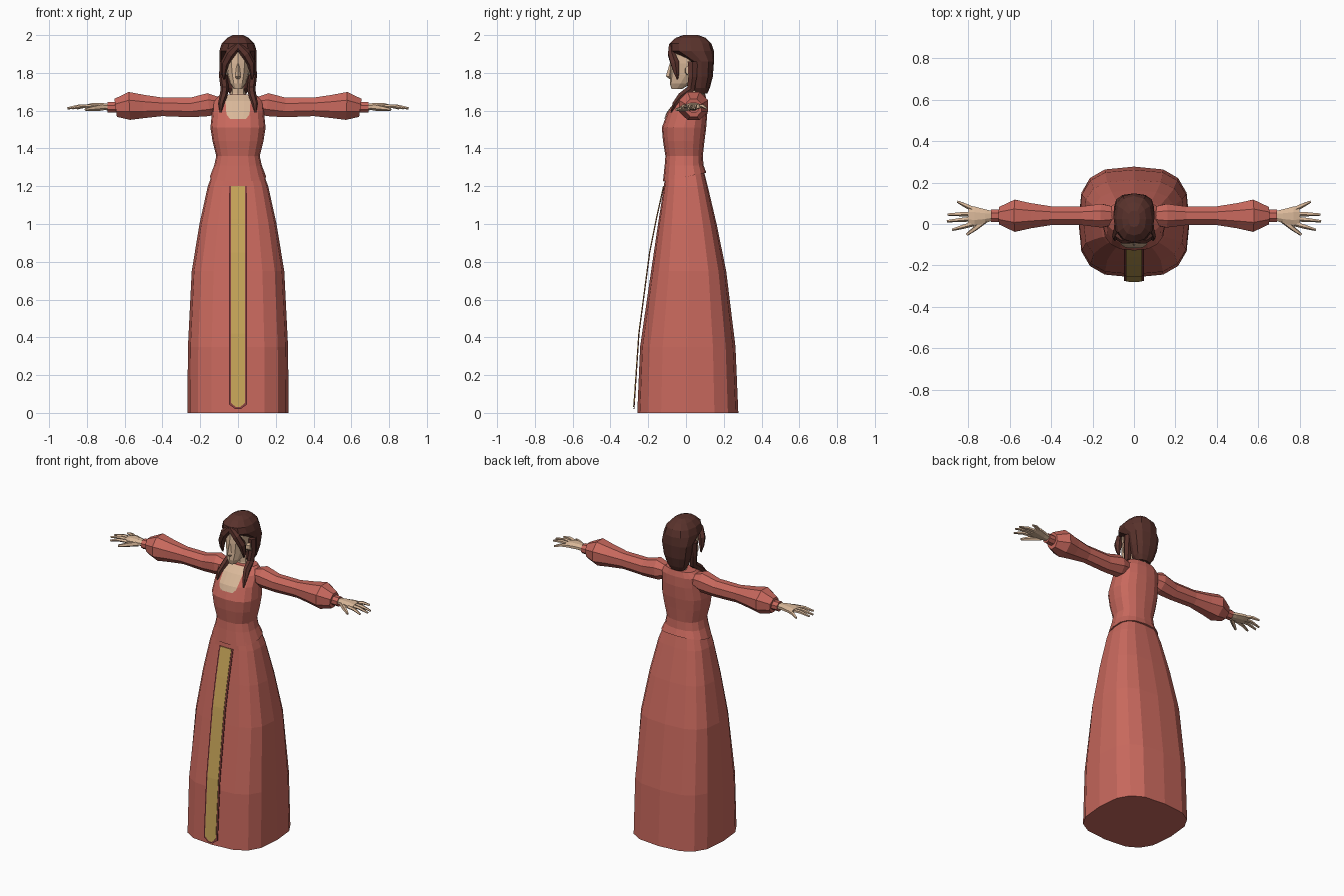
import bpy, bmesh, math
from mathutils import Vector


def material(name, rgb):
    m = bpy.data.materials.new(name)
    m.diffuse_color = (*rgb, 1)
    return m


DRESS = material("rose red cloth", (0.58, 0.14, 0.11))
TRIM = material("dark red trim", (0.24, 0.05, 0.05))
GOLD = material("gold cloth", (0.58, 0.38, 0.10))
SKIN = material("skin", (0.70, 0.48, 0.32))
HAIR = material("dark brown hair", (0.10, 0.032, 0.025))


def loft(name, rings, mat, mirror=False, closed=True):
    """Skin a list of point rings; closed rings get end caps."""
    bm = bmesh.new()
    rows = [[bm.verts.new(p) for p in ring] for ring in rings]
    n = len(rows[0])
    for a, b in zip(rows, rows[1:]):
        for i in range(n if closed else n - 1):
            j = (i + 1) % n
            bm.faces.new((a[i], a[j], b[j], b[i]))
    if closed:
        bm.faces.new(rows[0])
        bm.faces.new(rows[-1])
    bmesh.ops.recalc_face_normals(bm, faces=bm.faces)
    me = bpy.data.meshes.new(name)
    bm.to_mesh(me)
    bm.free()
    me.materials.append(mat)
    ob = bpy.data.objects.new(name, me)
    bpy.context.collection.objects.link(ob)
    if mirror:
        ob.modifiers.new("mirror", 'MIRROR').use_clip = False
    return ob


def slab(z, half_x, front, back, tilt=0.0, e=2.5, n=16):
    """Horizontal rounded-square ring."""
    cy, hy = (front + back) / 2, (back - front) / 2
    pts = []
    for i in range(n):
        a = 2 * math.pi * i / n
        c, s = math.cos(a), math.sin(a)
        x = half_x * math.copysign(abs(c) ** (2 / e), c)
        y = cy + hy * math.copysign(abs(s) ** (2 / e), s)
        pts.append((x, y, z + tilt * y))
    return pts


def tube(name, path, mat, n=6, mirror=True, side=(0, 1, 0)):
    """Tube along points (x, y, z, width radius, height radius)."""
    P = [Vector(p[:3]) for p in path]
    rings = []
    for i, p in enumerate(path):
        t = (P[min(i + 1, len(P) - 1)] - P[max(i - 1, 0)]).normalized()
        u = (Vector(side) - t * t.dot(Vector(side))).normalized()
        v = t.cross(u)
        rings.append([P[i] + u * p[3] * math.cos(a) + v * p[4] * math.sin(a)
                      for a in (2 * math.pi * (k + .5) / n for k in range(n))])
    return loft(name, rings, mat, mirror)


# skirt
loft("skirt", [slab(*r, e=3.0) for r in (
    (0, .268, -.258, .277), (.35, .265, -.243, .262), (.75, .245, -.185, .213),
    (1.0, .204, -.148, .162), (1.2, .16, -.117, .115), (1.28, .13, -.108, .095))], DRESS)

# bodice
BODICE = ((1.25, .150, -.122, .108, .2), (1.31, .126, -.113, .093), (1.36, .115, -.109, .089),
          (1.44, .135, -.122, .098), (1.51, .146, -.128, .107), (1.59, .138, -.098, .113),
          (1.65, .135, -.052, .111), (1.685, .095, -.005, .102))
loft("bodice", [slab(*r) for r in BODICE], DRESS)


def bodice_front(x, z):
    """Depth of the bodice front surface at x, z."""
    for a, b in zip(BODICE, BODICE[1:]):
        if a[0] <= z <= b[0]:
            t = (z - a[0]) / (b[0] - a[0])
            hx, f, k = (a[i] + t * (b[i] - a[i]) for i in (1, 2, 3))
            return (f + k) / 2 - (k - f) / 2 * (1 - min(1, abs(x) / hx) ** 2.5) ** .4


# square neckline: skin plate lying on the bodice
loft("neckline", [[(k * w, bodice_front(k * w, z) - .005, z) for k in (-1, -.5, 0, .5, 1)]
                  for z, w in ((1.555, .04), (1.575, .058), (1.59, .062), (1.65, .066), (1.684, .055))],
     SKIN, closed=False)

# hanging front panel: trim strip with a gold strip on it
PANEL = ((.02, -.277, .3), (.045, -.275, 1), (.42, -.25, 1), (.85, -.193, 1), (1.03, -.157, 1), (1.2, -.119, 1))


def strip(name, mat, half, lift, low):
    rings = []
    for i, (z, y, k) in enumerate(PANEL):
        w, zz = half * k, z + (low if i < 2 else 0)
        rings.append([(-w, y - lift, zz), (w, y - lift, zz), (w, y - lift + .004, zz), (-w, y - lift + .004, zz)])
    loft(name, rings, mat)


strip("panel_trim", TRIM, .048, 0, 0)
strip("panel_gold", GOLD, .038, .003, .01)

# sleeves with puffed forearm, then cuffs
Y = .04
tube("sleeve", [(x, Y, z, ry, rz) for x, z, ry, rz in (
    (.09, 1.635, .045, .036), (.155, 1.632, .062, .066), (.25, 1.617, .049, .056), (.4, 1.620, .049, .053),
    (.5, 1.622, .066, .067), (.575, 1.625, .084, .08), (.648, 1.615, .046, .052))], DRESS, n=8)
tube("cuff", [(.64, Y, 1.617, .032, .03), (.69, Y, 1.617, .032, .03)], DRESS, n=8)

# hands: palm, four fingers and thumb
tube("palm", [(.68, Y, 1.618, .024, .018), (.72, .038, 1.622, .036, .02),
              (.77, .038, 1.624, .05, .018), (.80, .04, 1.622, .045, .012)], SKIN, n=8)
for name, y0, tip in (("index_finger", .002, (.878, -.028)), ("middle_finger", .026, (.903, .014)),
                      ("ring_finger", .050, (.900, .046)), ("little_finger", .072, (.852, .108))):
    tube(name, [(.775, y0, 1.622, .013, .011), ((.775 + tip[0]) / 2, (y0 + tip[1]) / 2, 1.624, .011, .010),
                (tip[0], tip[1], 1.612, .006, .006)], SKIN, n=5)
tube("thumb", [(.715, .02, 1.618, .018, .014), (.765, -.02, 1.612, .014, .012),
               (.808, -.052, 1.606, .007, .007)], SKIN, n=5, side=(0, 0, 1))

# neck and head
loft("neck", [slab(z, w, f, b, n=8, e=2) for z, w, f, b in (
    (1.64, .06, -.01, .1), (1.69, .042, .022, .1), (1.78, .04, .02, .1))], SKIN)
loft("head", [slab(*r, n=12, e=2.2) for r in (
    (1.715, .022, -.076, -.02), (1.745, .042, -.086, .03), (1.79, .056, -.084, .08),
    (1.85, .066, -.084, .1), (1.92, .068, -.08, .11), (1.96, .045, -.04, .08))], SKIN)
loft("nose", [slab(z, w, f, -.07, n=4, e=2) for z, w, f in (
    (1.768, .01, -.088), (1.782, .015, -.107), (1.85, .006, -.086))], SKIN)
tube("ear", [(.05, .005, 1.81, .012, .022), (.085, .008, 1.815, .012, .024)], SKIN, n=6)

# hair: cap, parted fringe, and long locks over the shoulders
loft("hair_cap", [slab(*r, n=12, e=2.4) for r in (
    (1.69, .045, .045, .112), (1.72, .066, .03, .126), (1.78, .084, .025, .142), (1.86, .097, .015, .148),
    (1.915, .099, -.088, .148), (1.955, .086, -.088, .135), (1.985, .058, -.055, .105), (2.0, .028, -.015, .065))],
     HAIR)
tube("fringe", [(.0, -.078, 1.945, .014, .02), (.042, -.078, 1.90, .02, .026), (.07, -.058, 1.85, .026, .022),
                (.076, -.05, 1.80, .016, .014), (.074, -.045, 1.765, .004, .004)], HAIR)
tube("long_lock", [(.078, .035, 1.86, .03, .02), (.078, .035, 1.78, .026, .022), (.070, .025, 1.715, .024, .022),
                   (.078, -.025, 1.675, .022, .020), (.090, -.06, 1.635, .014, .016),
                   (.092, -.078, 1.59, .004, .005)], HAIR)
